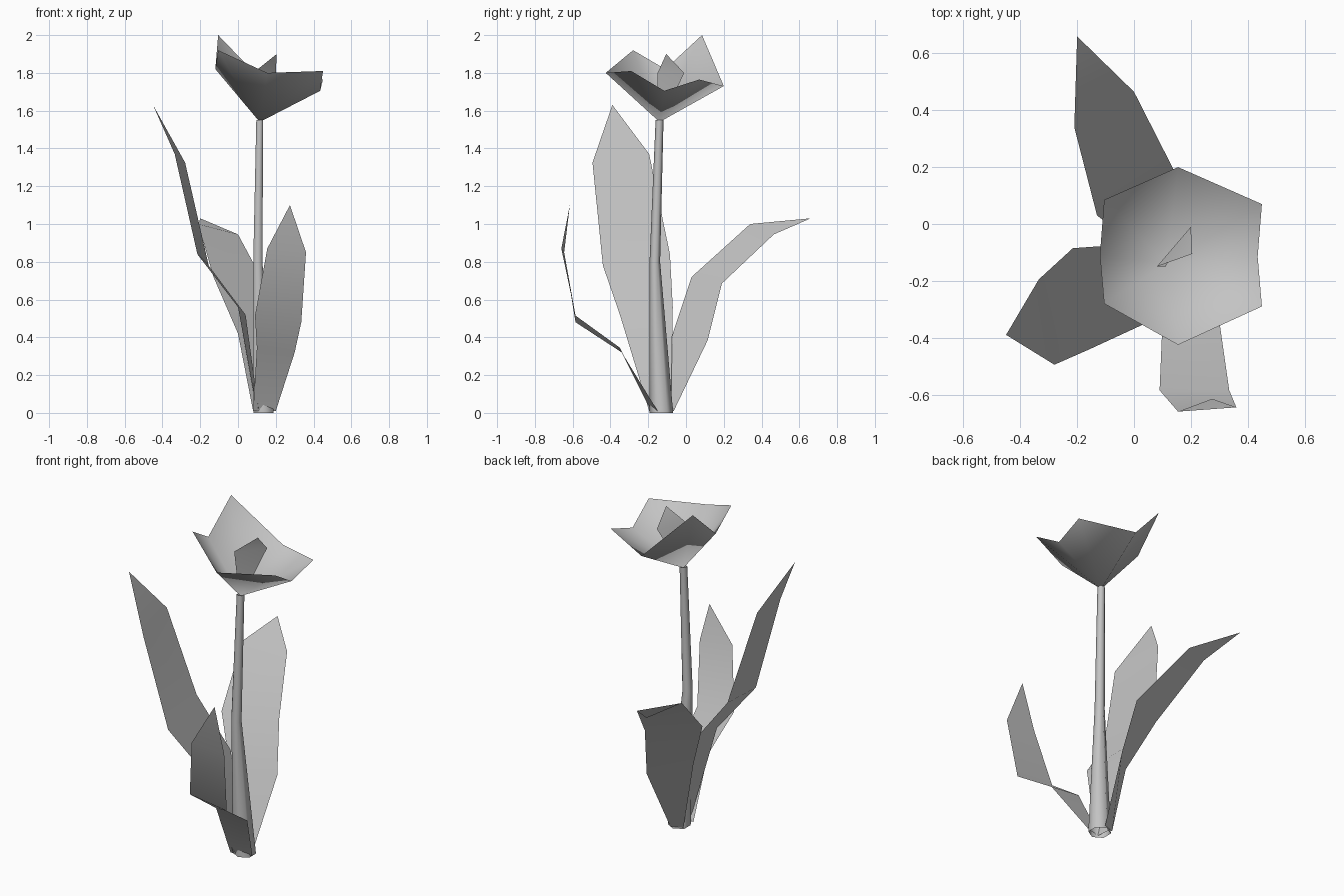
import bpy
import bmesh
from math import cos, sin, tau
from mathutils import Vector

cube = bpy.data.objects.get("Cube")
if cube:
    bpy.data.objects.remove(cube)

# Single plain grey used on the whole plant
grey = bpy.data.materials.new("plain_grey")
grey.use_nodes = True
grey.diffuse_color = (0.55, 0.55, 0.55, 1)
grey.node_tree.nodes["Principled BSDF"].inputs["Base Color"].default_value = grey.diffuse_color


def finish(name, bm):
    """Turn a bmesh into a smooth-shaded object in the plant colour."""
    bmesh.ops.recalc_face_normals(bm, faces=bm.faces)
    mesh = bpy.data.meshes.new(name)
    bm.to_mesh(mesh)
    bm.free()
    mesh.materials.append(grey)
    for polygon in mesh.polygons:
        polygon.use_smooth = True
    obj = bpy.data.objects.new(name, mesh)
    bpy.context.scene.collection.objects.link(obj)
    return obj


def soften(obj):
    """Shade a blade evenly by leaning its normals toward their average."""
    mesh = obj.data
    average = sum((p.normal * p.area for p in mesh.polygons), Vector()).normalized()
    normals = [(v.normal + 2 * average).normalized() for v in mesh.vertices]
    mesh.normals_split_custom_set_from_vertices(normals)


def blade(name, pairs, tip):
    """A thin leaf: pairs of edge points from the root upward, closed by a tip."""
    bm = bmesh.new()
    rows = [[bm.verts.new(point) for point in pair] for pair in pairs]
    for (left, right), (upper_left, upper_right) in zip(rows, rows[1:]):
        bm.faces.new((left, right, upper_right, upper_left))
    bm.faces.new((*rows[-1], bm.verts.new(tip)))
    soften(finish(name, bm))


def tube(name, stations, sides=6):
    """A tapering tube through (centre, radius) stations."""
    bm = bmesh.new()
    rings = []
    for centre, radius in stations:
        angles = [tau * (i + 0.5) / sides for i in range(sides)]
        rings.append([bm.verts.new(Vector(centre) + radius * Vector((cos(a), sin(a), 0)))
                      for a in angles])
    for lower, upper in zip(rings, rings[1:]):
        for i in range(sides):
            j = (i + 1) % sides
            bm.faces.new((lower[i], lower[j], upper[j], upper[i]))
    finish(name, bm)


def cup(name, base, rim):
    """An open flower cup fanned from its base to an uneven rim."""
    bm = bmesh.new()
    centre = bm.verts.new(base)
    edge = [bm.verts.new(point) for point in rim]
    for current, following in zip(edge, edge[1:] + edge[:1]):
        bm.faces.new((centre, current, following))
    finish(name, bm)


# Stem, slightly bent and thicker at the root
tube("stem", [
    ((0.135, -0.13, 0), 0.062),
    ((0.105, -0.165, 0.8), 0.028),
    ((0.115, -0.14, 1.55), 0.021),
])

# Three long leaves around the stem
blade("back_leaf", [
    ((0.08, -0.09, 0.01), (0.15, -0.065, 0.01)),
    ((0, -0.07, 0.42), (0.18, 0.115, 0.385)),
    ((-0.13, 0.03, 0.72), (0.14, 0.19, 0.685)),
    ((-0.21, 0.34, 1), (0, 0.465, 0.945)),
], (-0.2, 0.66, 1.03))

blade("right_leaf", [
    ((0.1, -0.08, 0.01), (0.11, -0.195, 0.01)),
    ((0, -0.07, 0.56), (0.04, -0.35, 0.52)),
    ((-0.215, -0.085, 0.84), (-0.155, -0.44, 0.78)),
    ((-0.335, -0.195, 1.37), (-0.28, -0.495, 1.325)),
], (-0.45, -0.39, 1.63))

blade("front_leaf", [
    ((0.08, -0.185, 0.01), (0.2, -0.15, 0.01)),
    ((0.1, -0.35, 0.345), (0.3, -0.34, 0.32)),
    ((0.09, -0.585, 0.515), (0.335, -0.585, 0.48)),
    ((0.155, -0.66, 0.87), (0.36, -0.645, 0.85)),
], (0.275, -0.615, 1.1))

# Flower cup, taller on its right side
cup("flower_cup", (0.115, -0.14, 1.54), [
    (0.155, -0.425, 1.8),
    (0.45, -0.29, 1.81),
    (0.435, -0.115, 1.705),
    (0.45, 0.07, 1.765),
    (0.155, 0.2, 1.73),
    (-0.105, 0.085, 2),
    (-0.12, -0.11, 1.82),
    (-0.105, -0.28, 1.92),
])

# Small petal standing inside the cup
blade("inner_petal", [
    ((0.11, -0.15, 1.56), (0.13, -0.12, 1.56)),
    ((0.08, -0.15, 1.8), (0.2, -0.01, 1.8)),
], (0.205, -0.105, 1.9))
